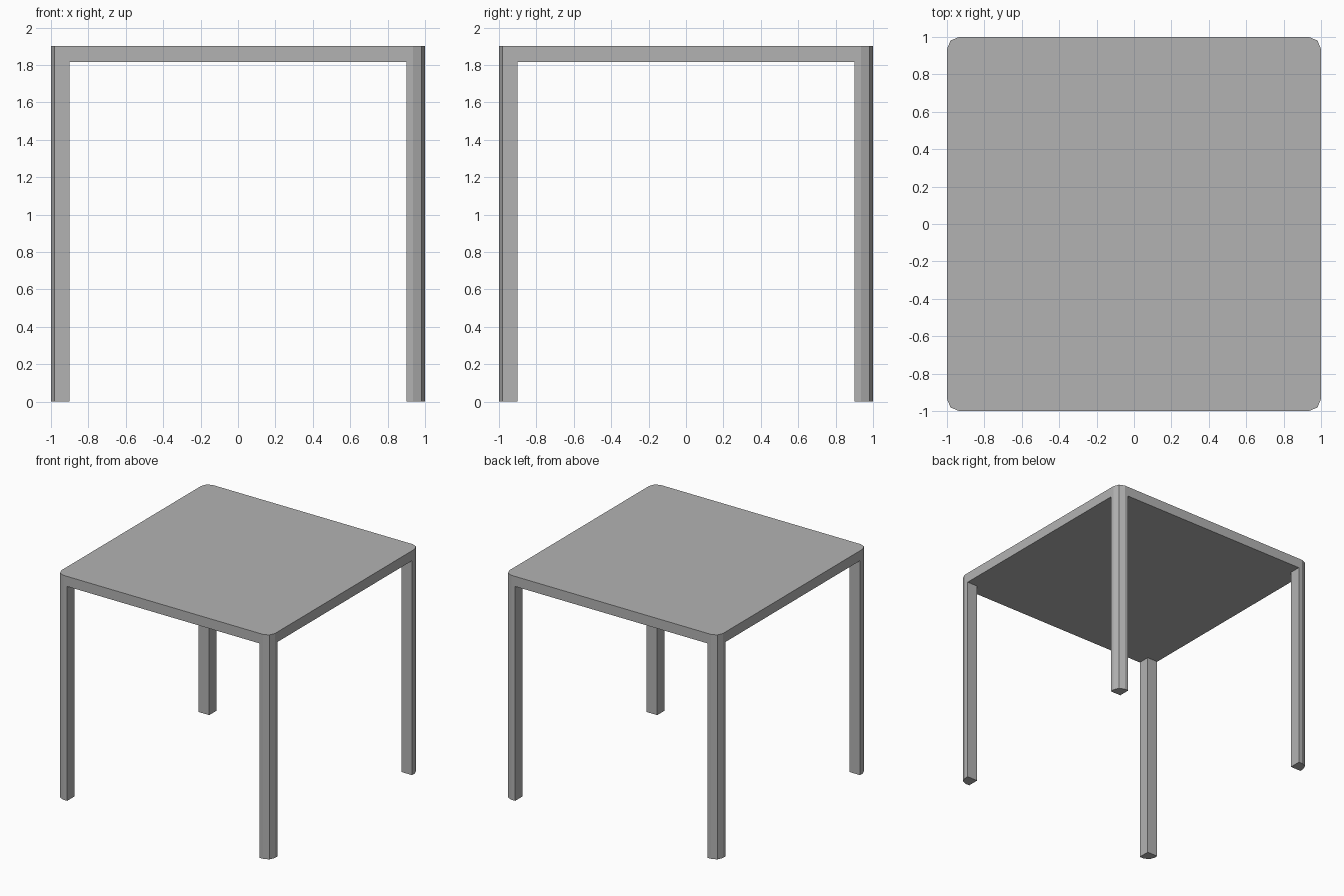
import bpy
import bmesh
from math import sin, cos, pi

if "Cube" in bpy.data.objects:
    bpy.data.objects.remove(bpy.data.objects["Cube"])

HALF, LEG, RADIUS = 1.0, 0.1, 0.065
UNDERSIDE, TOP = 1.815, 1.90

# Darker grey shared by all parts
grey = bpy.data.materials.new("dark_grey")
grey.diffuse_color = (0.45, 0.45, 0.45, 1)
grey.use_nodes = True
grey.node_tree.nodes["Principled BSDF"].inputs["Base Color"].default_value = grey.diffuse_color


def rounded_corner(sx, sy):
    """Counter-clockwise two-segment arc at the table corner (sx, sy)."""
    c = HALF - RADIUS
    pts = [(sx * (c + RADIUS * cos(a)), sy * (c + RADIUS * sin(a)))
           for a in (0, pi / 4, pi / 2)]
    return pts if sx * sy > 0 else pts[::-1]


def prism(name, outline, z0, z1):
    """Extrude a flat outline from z0 up to z1."""
    bm = bmesh.new()
    low = [bm.verts.new((x, y, z0)) for x, y in outline]
    high = [bm.verts.new((x, y, z1)) for x, y in outline]
    bm.faces.new(low[::-1])
    bm.faces.new(high)
    n = len(outline)
    for i in range(n):
        j = (i + 1) % n
        bm.faces.new((low[i], low[j], high[j], high[i]))
    mesh = bpy.data.meshes.new(name)
    bm.to_mesh(mesh)
    bm.free()
    mesh.materials.append(grey)
    obj = bpy.data.objects.new(name, mesh)
    bpy.context.collection.objects.link(obj)
    return obj


corners = {"back_right_leg": (1, 1), "back_left_leg": (-1, 1),
           "front_left_leg": (-1, -1), "front_right_leg": (1, -1)}

# Tabletop slab with rounded corners
prism("tabletop", [p for s in corners.values() for p in rounded_corner(*s)],
      UNDERSIDE, TOP)

# Square legs whose outer edge follows the tabletop corner
inner = HALF - LEG
for name, (sx, sy) in corners.items():
    ends = [(sx * HALF, sy * inner), (sx * inner, sy * HALF)]
    first, last = ends if sx * sy > 0 else ends[::-1]
    outline = [(sx * inner, sy * inner), first, *rounded_corner(sx, sy), last]
    prism(name, outline, 0, UNDERSIDE)
